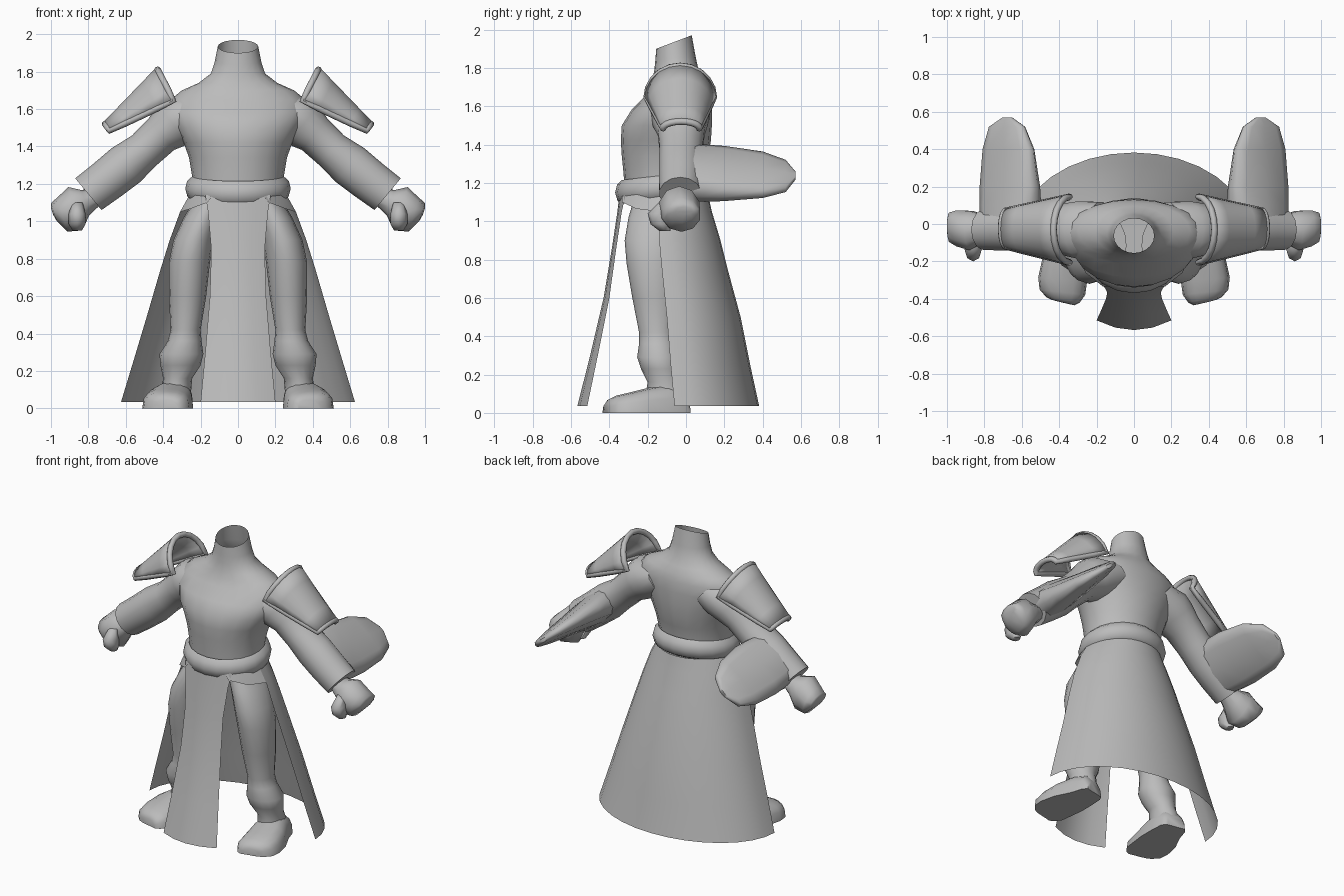
import bpy, bmesh, math
from mathutils import Vector

if "Cube" in bpy.data.objects:
    bpy.data.objects.remove(bpy.data.objects["Cube"])

grey = bpy.data.materials.new("plain_grey")
grey.diffuse_color = (0.5, 0.5, 0.5, 1)
grey.use_nodes = True
grey.node_tree.nodes["Principled BSDF"].inputs["Base Color"].default_value = grey.diffuse_color


def finish(ob, mirror=False, angle=50):
    ob.data.materials.append(grey)
    if mirror:
        ob.modifiers.new("mirror", 'MIRROR').use_clip = False
    bpy.ops.object.select_all(action='DESELECT')
    ob.select_set(True)
    bpy.context.view_layer.objects.active = ob
    bpy.ops.object.shade_smooth_by_angle(angle=math.radians(angle))
    return ob


def loft(name, rings, closed=True, caps=(True, True), mirror=False, angle=50):
    """Skin a list of equally long point rings."""
    bm = bmesh.new()
    rows = [[bm.verts.new(p) for p in r] for r in rings]
    n = len(rows[0])
    for a, b in zip(rows, rows[1:]):
        for i in range(n if closed else n - 1):
            j = (i + 1) % n
            bm.faces.new((a[i], a[j], b[j], b[i]))
    if closed and caps[0]:
        bm.faces.new(rows[0][::-1])
    if closed and caps[1]:
        bm.faces.new(rows[-1])
    bmesh.ops.recalc_face_normals(bm, faces=bm.faces)
    me = bpy.data.meshes.new(name)
    bm.to_mesh(me)
    bm.free()
    ob = bpy.data.objects.new(name, me)
    bpy.context.collection.objects.link(ob)
    return finish(ob, mirror, angle)


def angles(n):
    return [2 * math.pi * i / n for i in range(n)]


def spow(v, e):
    return math.copysign(abs(v) ** e, v)


def flat_ring(z, hx, yf, yb, tilt=0, cx=0, n=20):
    """Level oval between a front and a back y, optionally tilted."""
    m, r = (yf + yb) / 2, (yb - yf) / 2
    return [(cx + hx * math.cos(a), m + r * math.sin(a), z + tilt * math.sin(a) / 2)
            for a in angles(n)]


def limb_ring(x, z, r, yf, yb, px, pz, n=14):
    """Oval across a limb whose cross direction is (px, pz)."""
    m, h = (yf + yb) / 2, (yb - yf) / 2
    return [(x + px * r * math.cos(a), m + h * math.sin(a), z + pz * r * math.cos(a))
            for a in angles(n)]


# Torso with open neck
loft("torso", [flat_ring(*r) for r in [
    (1.10, .24, -.32, .09), (1.24, .245, -.325, .09), (1.34, .262, -.335, .115),
    (1.42, .29, -.34, .13), (1.50, .335, -.335, .135), (1.58, .37, -.285, .135),
    (1.65, .36, -.215, .13), (1.70, .30, -.19, .115), (1.74, .21, -.175, .095),
    (1.79, .145, -.165, .065), (1.85, .125, -.16, .05, .02),
    (1.935, .108, -.155, .03, .07)]], caps=(True, False))

# Belt roll
loft("belt", [flat_ring(z, hx, -.115 - ry, -.115 + ry, .05) for z, hx, ry in [
    (1.115, .245, .22), (1.13, .27, .242), (1.175, .282, .255),
    (1.215, .272, .245), (1.24, .245, .22)]], caps=(False, False))

# Arms, running into the shoulders
loft("arm", [limb_ring(*r, .64, .77) for r in [
    (.18, 1.59, .11, -.17, .12), (.28, 1.555, .145, -.19, .125),
    (.345, 1.515, .132, -.175, .115), (.41, 1.465, .108, -.15, .10),
    (.50, 1.38, .103, -.14, .09), (.60, 1.30, .118, -.145, .09),
    (.70, 1.22, .114, -.145, .09), (.80, 1.145, .11, -.14, .08)]], mirror=True)

# Trailing sleeves, tapering backwards to a blunt point
sleeve = []
for y, s0, s1, th in [(-.02, .04, .385, .1), (.1, .02, .40, .085), (.2, .02, .405, .07),
                      (.4, .05, .395, .045), (.52, .11, .355, .028), (.57, .20, .26, .012)]:
    ring = []
    for a in angles(12):
        s = (s0 + s1) / 2 + (s1 - s0) / 2 * spow(math.cos(a), .6)
        t = th * spow(math.sin(a), .8)
        ring.append((.5 + .77 * s + .64 * t, y, 1.385 - .64 * s + .77 * t))
    sleeve.append(ring)
loft("sleeve", sleeve, mirror=True)

# Fists and thumbs
loft("fist", [limb_ring(*r, .3, .95, 10) for r in [
    (.75, 1.13, .045, -.08, .03), (.815, 1.10, .07, -.11, .055),
    (.87, 1.067, .122, -.145, .075), (.94, 1.035, .095, -.125, .078),
    (.985, 1.05, .05, -.10, .065), (.995, 1.055, .02, -.06, .04)]], mirror=True, angle=60)
loft("thumb", [flat_ring(z, r, yf, -.08, 0, .86, 8) for z, r, yf in [
    (.95, .025, -.14), (.985, .045, -.185), (1.04, .045, -.20), (1.10, .03, -.14)]],
     mirror=True, angle=60)


# Shoulder guards: an arched shell with a rounded rim
def guard(t, a):
    s, c = math.sin(a), math.cos(a)
    inner = Vector((.345 + .085 * s, -.03 + .175 * c, 1.645 + .165 * s))
    outer = Vector((.685 + .025 * s, -.025 + .095 * c, 1.485 + .035 * s))
    return inner.lerp(outer, t)


arch = [math.pi * i / 10 for i in range(11)]
steps = [i / 4 for i in range(5)]
shell = loft("shoulder_guard", [[guard(t, a) for a in arch] for t in steps],
             closed=False, mirror=True)
solid = shell.modifiers.new("thickness", 'SOLIDIFY')
solid.thickness = .028
solid.offset = 0
rim_path = ([guard(0, a) for a in arch] + [guard(t, math.pi) for t in steps[1:-1]]
            + [guard(1, a) for a in arch[::-1]] + [guard(t, 0) for t in steps[-2:0:-1]])
curve = bpy.data.curves.new("shoulder_guard_rim", 'CURVE')
curve.dimensions = '3D'
curve.bevel_depth = .018
curve.bevel_resolution = 2
line = curve.splines.new('POLY')
line.points.add(len(rim_path) - 1)
for p, co in zip(line.points, rim_path):
    p.co = (*co, 1)
line.use_cyclic_u = True
rim = bpy.data.objects.new("shoulder_guard_rim", curve)
bpy.context.collection.objects.link(rim)
bpy.ops.object.select_all(action='DESELECT')
rim.select_set(True)
bpy.context.view_layer.objects.active = rim
bpy.ops.object.convert(target='MESH')
finish(bpy.context.view_layer.objects.active, True)

# Legs
loft("leg", [flat_ring(z, (x1 - x0) / 2, yf, yb, 0, (x0 + x1) / 2, 16)
             for z, x0, x1, yf, yb in [
    (1.12, .04, .23, -.27, .04), (1.02, .09, .29, -.30, .03), (.90, .13, .345, -.32, -.01),
    (.78, .15, .37, -.31, -.03), (.60, .17, .37, -.28, -.04), (.42, .20, .36, -.245, -.06),
    (.36, .195, .375, -.245, -.05), (.29, .185, .42, -.255, -.03),
    (.23, .20, .415, -.235, -.03), (.16, .245, .40, -.20, -.02),
    (.10, .25, .41, -.21, 0), (.03, .25, .42, -.21, .01)]], mirror=True)

# Feet with flat soles and blunt toes turned slightly out
loft("foot", [[(cx + hw * spow(math.cos(a), .8), y + .015 * math.cos(a),
                h * max(0, math.sin(a)) ** .7) for a in angles(16)]
              for y, cx, hw, h in [
    (.008, .325, .065, .07), (-.02, .33, .085, .12), (-.10, .34, .10, .15),
    (-.20, .365, .125, .13), (-.30, .382, .13, .105), (-.365, .383, .122, .09),
    (-.405, .38, .09, .07), (-.42, .38, .06, .045)]], mirror=True)

# Long skirt, open at the front
sweep = [math.pi * i / 16 for i in range(17)]
loft("skirt", [[(hx * math.cos(a), ye + (yb - ye) * math.sin(a), z) for a in sweep]
               for z, hx, ye, yb in [
    (1.14, .26, -.14, .115), (1.05, .31, -.14, .135), (.90, .365, -.14, .18),
    (.74, .415, -.125, .22), (.50, .485, -.10, .285), (.25, .56, -.08, .335),
    (.035, .625, -.06, .382)]], closed=False)

# Small corner pieces joining the skirt to the front
loft("skirt_corner", [[(.14, -.335, 1.13), (.22, -.26, 1.15), (.26, -.14, 1.14)],
                      [(.165, -.335, 1.10), (.26, -.26, 1.065), (.31, -.14, 1.05)]],
     closed=False, mirror=True)

# Front cloth flap
loft("front_flap", [[(hw * k, yc + (ye - yc) * k * k, z) for k in (-1, -.5, 0, .5, 1)]
                    for z, hw, ye, yc in [
    (1.14, .175, -.315, -.348), (1.05, .16, -.335, -.358), (.85, .143, -.365, -.388),
    (.60, .15, -.40, -.43), (.30, .175, -.46, -.50), (.035, .20, -.515, -.567)]],
     closed=False)
